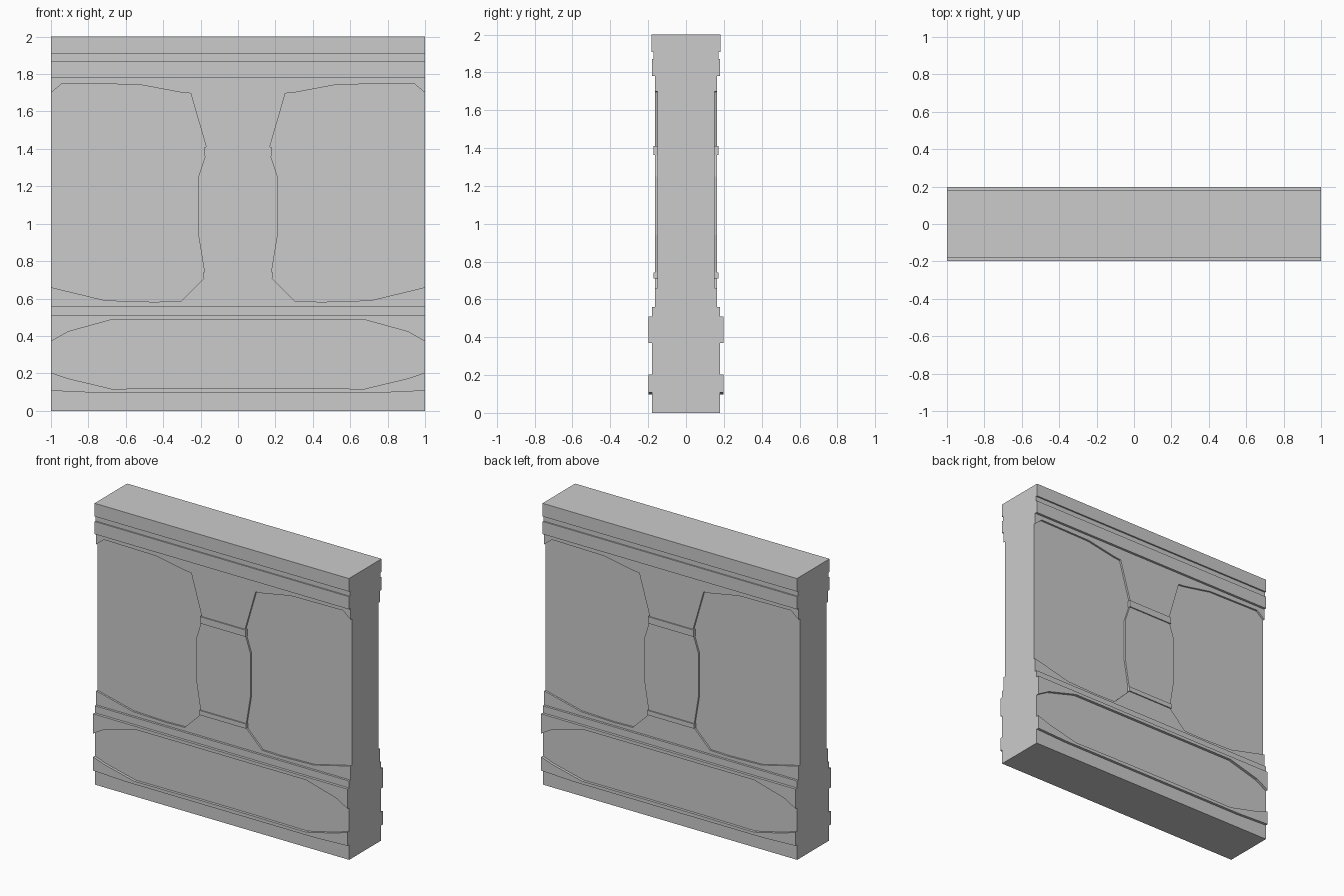
import bpy, bmesh

if "Cube" in bpy.data.objects:
    bpy.data.objects.remove(bpy.data.objects["Cube"])


def prism(name, points, to_3d, a, b):
    """Extrude a closed 2D outline between offsets a and b."""
    bm = bmesh.new()
    lo = [bm.verts.new(to_3d(p, a)) for p in points]
    hi = [bm.verts.new(to_3d(p, b)) for p in points]
    n = len(points)
    bm.faces.new(lo)
    bm.faces.new(hi[::-1])
    for i in range(n):
        j = (i + 1) % n
        bm.faces.new((lo[i], hi[i], hi[j], lo[j]))
    bmesh.ops.recalc_face_normals(bm, faces=bm.faces)
    mesh = bpy.data.meshes.new(name)
    bm.to_mesh(mesh)
    bm.free()
    obj = bpy.data.objects.new(name, mesh)
    bpy.context.collection.objects.link(obj)
    return obj


def plate(name, half, inner, outer):
    """Raised relief, symmetric left/right and on both wall faces.
    half is the right-hand outline (x, z), listed from bottom to top."""
    outline = half + [(-x, z) for x, z in reversed(half) if x > 0]
    obj = prism(name, outline, lambda p, y: (p[0], y, p[1]), -outer, -inner)
    mod = obj.modifiers.new("both_faces", "MIRROR")
    mod.use_axis = (False, True, False)
    mod.use_clip = False
    mod.use_mirror_merge = False
    return obj


# Wall body: stepped section with plinth, recessed panel and grooved cornice
section = [(0.18, 0), (0.18, 0.56), (0.151, 0.56), (0.151, 1.78),
           (0.181, 1.78), (0.181, 1.87), (0.172, 1.87), (0.172, 1.907),
           (0.183, 1.907), (0.183, 2.0)]
section += [(-y, z) for y, z in reversed(section)]
prism("wall_body", section, lambda p, x: (x, p[0], p[1]), -1, 1)

# Panel frame with central pillar
plate("panel_frame", [
    (1, 0.56), (1, 0.66), (0.71, 0.59), (0.45, 0.582), (0.305, 0.586),
    (0.18, 0.71), (0.18, 0.745), (0.212, 0.94), (0.212, 1.25),
    (0.176, 1.36), (0.17, 1.41), (0.253, 1.697), (0.31, 1.703),
    (0.53, 1.744), (0.94, 1.75), (1, 1.70), (1, 1.78)], 0.151, 0.164)

# Pillar bands
for name, w, z0, z1 in (("lower_band", 0.184, 0.71, 0.743),
                        ("upper_band", 0.18, 1.362, 1.41)):
    plate(name, [(w, z0), (w, z1)], 0.151, 0.172)

# Plinth trims, deepening towards the wall ends
plate("lower_trim", [(0.75, 0.096), (1, 0.107), (1, 0.204), (0.91, 0.173),
                     (0.675, 0.117), (0.2, 0.121)], 0.18, 0.199)
plate("upper_trim", [(0.675, 0.487), (0.91, 0.422), (1, 0.37), (1, 0.51)],
      0.18, 0.199)
